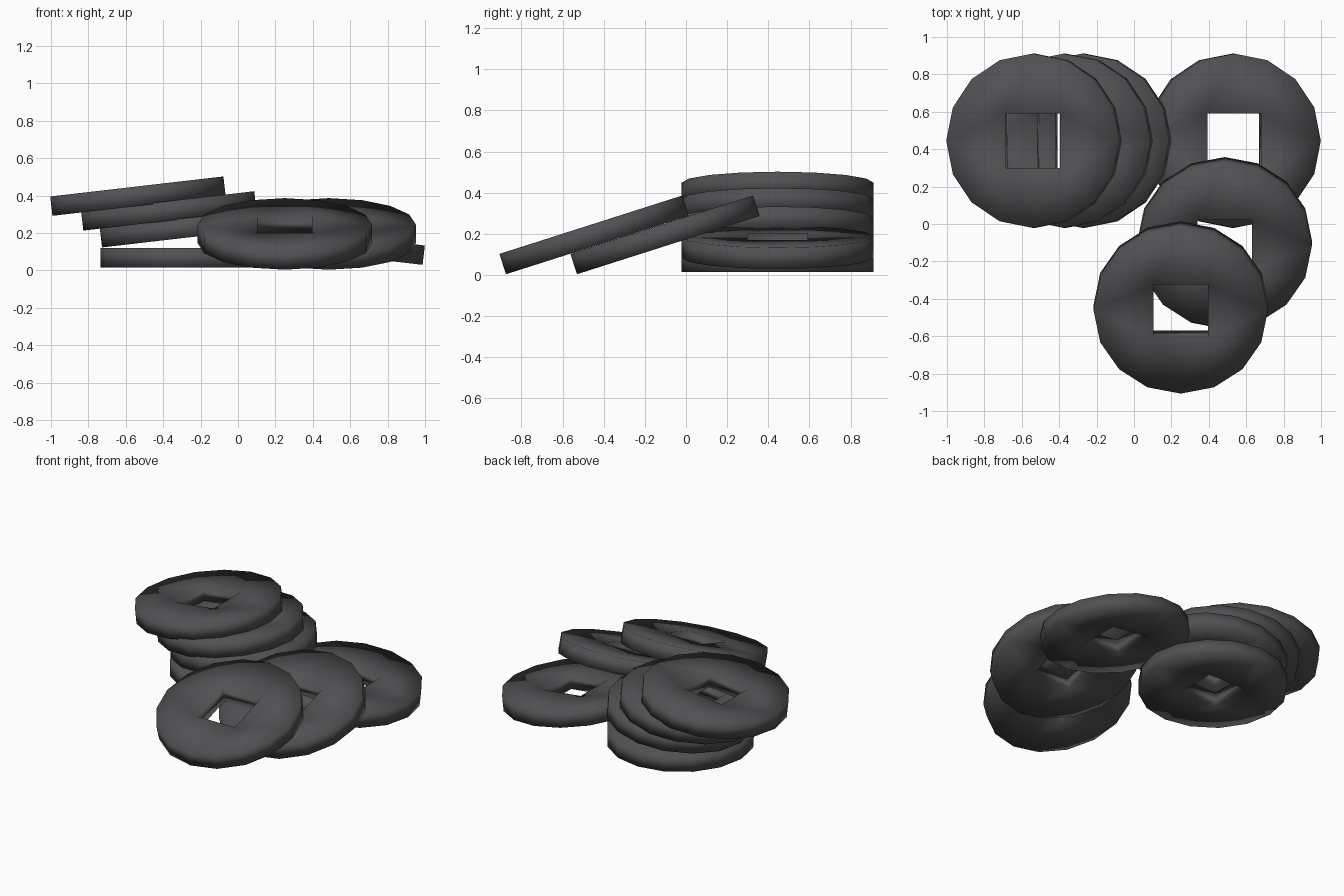
import bpy, bmesh, math

if "Cube" in bpy.data.objects:
    bpy.data.objects.remove(bpy.data.objects["Cube"])

SIDES = 16        # rim segments
RADIUS = 0.466
HALF_T = 0.052    # half thickness
HOLE = 0.145      # half width of the square hole

iron = bpy.data.materials.new("dark iron")
iron.diffuse_color = (0.082, 0.082, 0.088, 1)
iron.use_nodes = True
iron.node_tree.nodes["Principled BSDF"].inputs["Base Color"].default_value = iron.diffuse_color


def coin_mesh():
    """Round 16-sided disc with a square hole, smooth shaded all over."""
    bm = bmesh.new()

    def ring(n, r, start, z):
        return [bm.verts.new((r * math.cos(start + i * math.tau / n),
                              r * math.sin(start + i * math.tau / n), z)) for i in range(n)]

    rims = [ring(SIDES, RADIUS, 0, z) for z in (-HALF_T, HALF_T)]
    holes = [ring(4, HOLE * math.sqrt(2), math.pi / 4, z) for z in (-HALF_T, HALF_T)]
    step = SIDES // 4
    # top and bottom faces: a fan from each hole corner plus a filler triangle
    for rim, hole in zip(rims, holes):
        for k in range(4):
            for i in range(k * step, (k + 1) * step):
                bm.faces.new((hole[k], rim[i], rim[(i + 1) % SIDES]))
            bm.faces.new((hole[k], rim[(k + 1) * step % SIDES], hole[(k + 1) % 4]))
    # outer rim and hole walls
    for lo, hi in (rims, holes):
        for i in range(len(lo)):
            j = (i + 1) % len(lo)
            bm.faces.new((lo[i], lo[j], hi[j], hi[i]))
    bmesh.ops.recalc_face_normals(bm, faces=bm.faces)
    for f in bm.faces:
        f.smooth = True
    me = bpy.data.meshes.new("coin")
    bm.to_mesh(me)
    bm.free()
    me.materials.append(iron)
    return me


# name, centre, tilt about x and y in degrees
coins = [
    ("stack_coin_bottom", (-0.27, 0.445, 0.067), 0, 0),
    ("stack_coin_lower", (-0.27, 0.445, 0.228), 0, -6.6),
    ("stack_coin_upper", (-0.37, 0.445, 0.318), 0, -6.6),
    ("stack_coin_top", (-0.535, 0.445, 0.397), 0, -6.6),
    ("back_right_coin", (0.53, 0.445, 0.135), 0, 6.6),
    ("middle_leaning_coin", (0.485, -0.102, 0.195), 17.7, 0),
    ("front_leaning_coin", (0.25, -0.447, 0.195), 17.7, 0),
]
mesh = coin_mesh()
for name, centre, tilt_x, tilt_y in coins:
    ob = bpy.data.objects.new(name, mesh)
    ob.location = centre
    ob.rotation_euler = (math.radians(tilt_x), math.radians(tilt_y), 0)
    bpy.context.collection.objects.link(ob)
